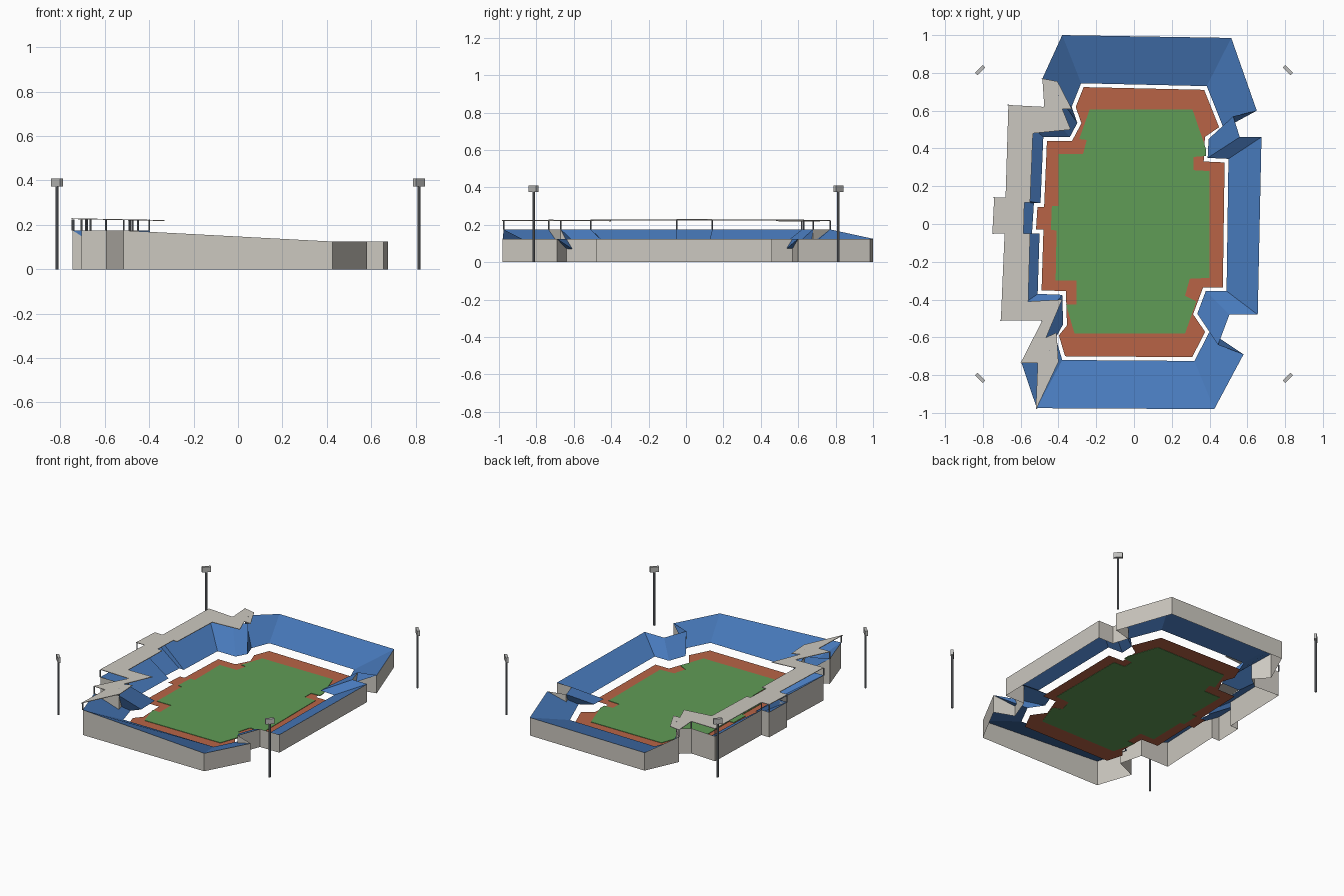
import bpy, bmesh, math
from mathutils import Vector

if "Cube" in bpy.data.objects:
    bpy.data.objects.remove(bpy.data.objects["Cube"])


def material(name, rgb):
    """Flat colour given as display values, stored as linear."""
    lin = [((c / 255 + 0.055) / 1.055) ** 2.4 for c in rgb] + [1]
    m = bpy.data.materials.new(name)
    m.use_nodes = True
    m.diffuse_color = lin
    m.node_tree.nodes["Principled BSDF"].inputs["Base Color"].default_value = lin
    return m


SEATS = material("blue seats", (72, 122, 188))
CONCRETE = material("pale concrete", (204, 200, 192))
TRACK = material("red track", (184, 100, 70))
GRASS = material("green grass", (96, 156, 86))
STEEL = material("grey steel", (128, 132, 138))
LAMP = material("lamp grey", (190, 190, 188))


def add_object(name, bm, mat):
    mesh = bpy.data.meshes.new(name)
    bm.to_mesh(mesh)
    bm.free()
    mesh.materials.append(mat)
    obj = bpy.data.objects.new(name, mesh)
    bpy.context.collection.objects.link(obj)
    return obj


def strip(name, lower, upper, mat):
    """Closed band of quads between two matching rings."""
    bm = bmesh.new()
    a = [bm.verts.new(p) for p in lower]
    b = [bm.verts.new(p) for p in upper]
    for i in range(len(a)):
        j = (i + 1) % len(a)
        bm.faces.new((a[i], a[j], b[j], b[i]))
    return add_object(name, bm, mat)


def plate(name, outline, z, thick, mat):
    """Flat slab from a plan outline; z may be a number or a function of x."""
    height = z if callable(z) else (lambda x: z)
    bm = bmesh.new()
    face = bm.faces.new([bm.verts.new((x, y, height(x))) for x, y in outline])
    face.normal_update()
    if face.normal.z > 0:
        face.normal_flip()
    if thick:
        ext = bmesh.ops.extrude_face_region(bm, geom=[face], use_keep_orig=True)
        moved = [v for v in ext["geom"] if isinstance(v, bmesh.types.BMVert)]
        bmesh.ops.translate(bm, verts=moved, vec=(0, 0, thick))
    bmesh.ops.triangulate(bm, faces=bm.faces[:], ngon_method='EAR_CLIP')
    return add_object(name, bm, mat)


def inset(points, dist):
    """Move a clockwise outline inwards by a constant distance."""
    out = []
    for i, p in enumerate(points):
        a, b, c = Vector(points[i - 1]), Vector(p), Vector(points[(i + 1) % len(points)])
        d1, d2 = (b - a).normalized(), (c - b).normalized()
        n1, n2 = Vector((d1.y, -d1.x)), Vector((d2.y, -d2.x))
        out.append(b + (n1 + n2) * dist / (1 + n1.dot(n2)))
    return out


# Stand plan, clockwise from the back: field edge x, y then outer wall x, y
STAND = [
    (-.28, .745, -.38, 1), (.385, .73, .515, .985), (.475, .505, .65, .6),
    (.395, .45, .525, .57), (.39, .35, .56, .46), (.5, .345, .675, .46),
    (.49, -.355, .655, -.48), (.38, -.355, .505, -.48), (.335, -.475, .445, -.64),
    (.4, -.57, .58, -.69), (.32, -.725, .425, -.98), (-.38, -.72, -.515, -.975),
    (-.42, -.585, -.595, -.735), (-.375, -.53, -.45, -.67), (-.38, -.375, -.49, -.51),
    (-.51, -.37, -.705, -.51), (-.5, -.05, -.685, -.05), (-.54, -.05, -.745, -.05),
    (-.53, .11, -.74, .14), (-.495, .11, -.68, .14), (-.48, .46, -.665, .63),
    (-.34, .46, -.475, .62), (-.3, .535, -.4, .68), (-.33, .62, -.485, .77)]
FIRST_ROOFED = 11
LOW, HIGH, FRONT_ROW, ROOF = .125, .175, .045, .23

field_edge = [(p[0], p[1]) for p in STAND]
inner = [(x, y, FRONT_ROW) for x, y in field_edge]
rim = [(p[2], p[3], HIGH if i >= FIRST_ROOFED else LOW) for i, p in enumerate(STAND)]
ground = [(x, y, 0) for x, y, z in rim]

strip("seating_bowl", inner, rim, SEATS)
strip("outer_wall", ground, rim, CONCRETE)

# Field
plate("running_track", inset(field_edge, .02), .002, 0, TRACK)
GRASS_PLAN = [
    (-.235, .605), (.31, .605), (.38, .4), (.38, .36), (.315, .355), (.315, .285),
    (.4, .28), (.4, -.285), (.295, -.29), (.27, -.38), (.33, -.41), (.27, -.58),
    (-.315, -.58), (-.36, -.425), (-.305, -.425), (-.305, -.3), (-.415, -.3),
    (-.41, -.035), (-.44, -.03), (-.435, .095), (-.4, .095), (-.4, .37),
    (-.27, .37), (-.25, .445), (-.29, .45)]
plate("grass_pitch", GRASS_PLAN, 0, .005, GRASS)

# Canopy over the tall stand, sloping gently down to the field
ROOF_PLAN = [
    (-.52, -.985), (-.51, -.735), (-.6, -.735), (-.485, -.51), (-.705, -.51),
    (-.685, -.05), (-.75, -.05), (-.74, .14), (-.68, .14), (-.665, .63),
    (-.475, .62), (-.485, .77), (-.405, .755), (-.33, .61), (-.38, .61), (-.335, .5),
    (-.535, .48), (-.55, .115), (-.58, .115), (-.585, -.05), (-.55, -.05),
    (-.56, -.41), (-.38, -.4), (-.465, -.6), (-.41, -.575), (-.4, -.73)]
plate("canopy_roof", ROOF_PLAN, lambda x: ROOF - .004 - .02 * (x + .75), .004, CONCRETE)


def pole(bm, x, y, bottom, top, radius):
    made = bmesh.ops.create_cone(bm, cap_ends=True, segments=8, radius1=radius,
                                 radius2=radius, depth=top - bottom)
    bmesh.ops.translate(bm, verts=made["verts"], vec=(x, y, (top + bottom) / 2))


bm = bmesh.new()
for x, y, z in rim[FIRST_ROOFED:]:
    pole(bm, x, y, z, ROOF - .006, .004)
add_object("canopy_posts", bm, STEEL)

# Floodlights turned towards the pitch in each corner
CORNER = .815
for side, sx in (("left", 1), ("right", -1)):
    for end, sy in (("front", -1), ("back", 1)):
        bm = bmesh.new()
        pole(bm, sx * CORNER, sy * CORNER, 0, .38, .007)
        add_object(f"floodlight_pole_{end}_{side}", bm, STEEL)
        bm = bmesh.new()
        bmesh.ops.create_cube(bm, size=1)
        bmesh.ops.scale(bm, verts=bm.verts, vec=(.058, .018, .036))
        lamp = add_object(f"floodlight_lamp_{end}_{side}", bm, LAMP)
        lamp.location = (sx * CORNER, sy * CORNER, .392)
        lamp.rotation_euler.z = -sx * sy * math.pi / 4
